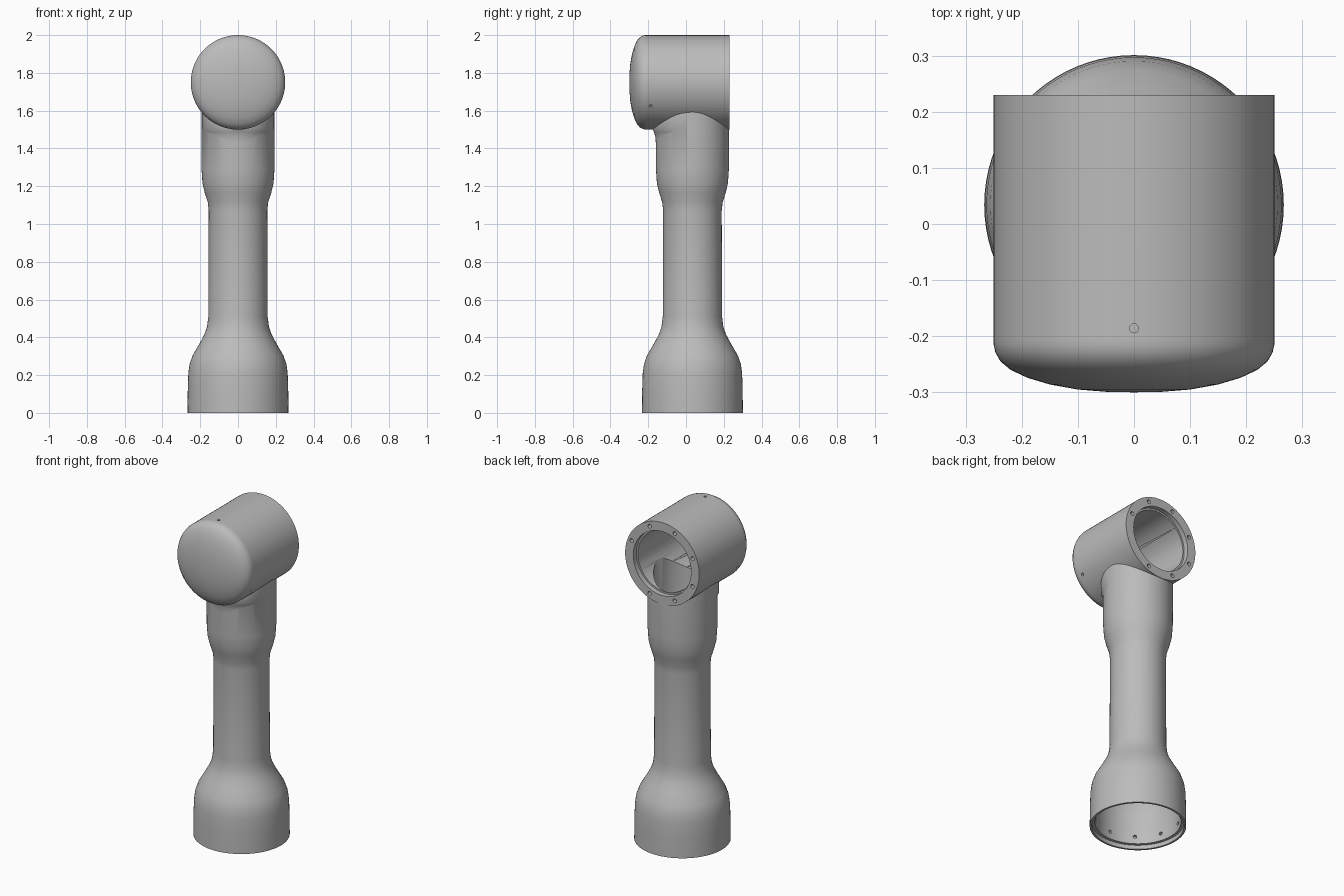
import bpy, bmesh, math
from mathutils import Matrix, Vector

if "Cube" in bpy.data.objects:
    bpy.data.objects.remove(bpy.data.objects["Cube"])

grey = bpy.data.materials.new("satin_grey")
grey.use_nodes = True
COLOUR = (0.5, 0.5, 0.5, 1)
grey.diffuse_color = COLOUR
grey.node_tree.nodes["Principled BSDF"].inputs["Base Color"].default_value = COLOUR

COLUMN_Y = 0.034      # axis of the upright tube
HEAD_Z = 1.75         # axis of the horizontal housing
UPRIGHT = Matrix.Translation((0, COLUMN_Y, 0))
LEVEL = Matrix.Translation((0, 0, HEAD_Z)) @ Matrix.Rotation(-math.pi / 2, 4, 'X')


def lathe(name, profile, frame, segments=80):
    """Revolve a (radius, height) profile that starts and ends on the axis."""
    bm = bmesh.new()
    pts = [bm.verts.new((r, 0, h)) for r, h in profile]
    edges = [bm.edges.new(pair) for pair in zip(pts, pts[1:])]
    bmesh.ops.spin(bm, geom=pts + edges, axis=(0, 0, 1), cent=(0, 0, 0),
                   angle=math.tau, steps=segments, use_duplicate=False)
    bmesh.ops.remove_doubles(bm, verts=bm.verts, dist=1e-5)
    bmesh.ops.recalc_face_normals(bm, faces=bm.faces)
    bm.transform(frame)
    mesh = bpy.data.meshes.new(name)
    bm.to_mesh(mesh)
    bm.free()
    ob = bpy.data.objects.new(name, mesh)
    ob.data.materials.append(grey)
    bpy.context.collection.objects.link(ob)
    return ob


def pins(name, ends, radius):
    """One mesh of small cylinders, each running between two points."""
    bm = bmesh.new()
    for a, b in ends:
        a, b = Vector(a), Vector(b)
        turn = (b - a).to_track_quat('Z', 'Y').to_matrix().to_4x4()
        bmesh.ops.create_cone(bm, cap_ends=True, segments=16, radius1=radius, radius2=radius,
                              depth=(b - a).length,
                              matrix=Matrix.Translation((a + b) / 2) @ turn)
    mesh = bpy.data.meshes.new(name)
    bm.to_mesh(mesh)
    bm.free()
    ob = bpy.data.objects.new(name, mesh)
    ob.data.materials.append(grey)
    bpy.context.collection.objects.link(ob)
    return ob


def combine(target, other, operation):
    """Apply a boolean and discard the tool object."""
    other.hide_render = True
    mod = target.modifiers.new(operation, 'BOOLEAN')
    mod.operation, mod.object, mod.solver = operation, other, 'EXACT'
    bpy.context.view_layer.objects.active = target
    bpy.ops.object.modifier_apply(modifier=mod.name)
    bpy.data.objects.remove(other)


def smooth(ob):
    bpy.ops.object.select_all(action='DESELECT')
    ob.select_set(True)
    bpy.context.view_layer.objects.active = ob
    bpy.ops.object.shade_smooth_by_angle(angle=math.radians(32))


# Outer body: flared column, horizontal housing, and a small blend under the front
link = lathe("arm_link", [
    (0, 0), (.267, 0), (.266, .12), (.263, .21), (.256, .26), (.24, .305), (.205, .365),
    (.178, .415), (.164, .455), (.157, .51), (.155, 1.07), (.16, 1.115), (.176, 1.165),
    (.188, 1.215), (.193, 1.29), (.194, 1.68), (0, 1.68)], UPRIGHT)
housing = lathe("housing", [(0, -.205), (.25, -.205), (.25, .23), (0, .23)], LEVEL)
blend = lathe("neck_blend", [(0, 1.42), (.173, 1.42), (.176, 1.46), (.183, 1.485),
                             (.192, 1.503), (.192, 1.6), (0, 1.6)],
              Matrix.Translation((0, .014, 0)))
combine(link, blend, 'UNION')
combine(link, housing, 'UNION')

# Hollow interior: tube bore with a stepped socket, and housing bore with a rear step
tube_bore = lathe("tube_bore", [
    (0, -.05), (.255, -.05), (.255, .025), (.238, .025), (.238, .22), (.215, .3), (.15, .42),
    (.135, .5), (.135, 1.08), (.16, 1.22), (.16, 1.72), (0, 1.72)], UPRIGHT)
head_bore = lathe("head_bore", [(0, -.3), (.185, -.3), (.185, .2), (.195, .2),
                                (.195, .3), (0, .3)], LEVEL)
combine(link, tube_bore, 'DIFFERENCE')
combine(link, head_bore, 'DIFFERENCE')


def around(count, start):
    for i in range(count):
        a = math.radians(start) + math.tau * i / count
        yield math.cos(a), math.sin(a)


# Bolt holes: rear flange, base socket wall, and screws behind the cap
flange = [((.222 * c, .19, HEAD_Z + .222 * s), (.222 * c, .3, HEAD_Z + .222 * s))
          for c, s in around(8, 22.5)]
socket = [((.2 * c, COLUMN_Y + .2 * s, .07), (.255 * c, COLUMN_Y + .255 * s, .07))
          for c, s in around(10, 18)]
screws = [((.235 * c, -.186, HEAD_Z + .235 * s), (.28 * c, -.186, HEAD_Z + .28 * s))
          for c, s in around(3, 90)]
combine(link, pins("flange_holes", flange, .012), 'DIFFERENCE')
combine(link, pins("socket_holes", socket, .01), 'DIFFERENCE')
combine(link, pins("screw_holes", screws, .008), 'DIFFERENCE')
smooth(link)

# Domed cap closing the front of the housing
cap = lathe("end_cap", [
    (0, -.3), (.05, -.299), (.1, -.295), (.15, -.286), (.19, -.274), (.22, -.26), (.238, -.245),
    (.247, -.229), (.25, -.215), (.25, -.205), (.185, -.205), (.175, -.235), (.13, -.255),
    (0, -.265)], LEVEL)
smooth(cap)
